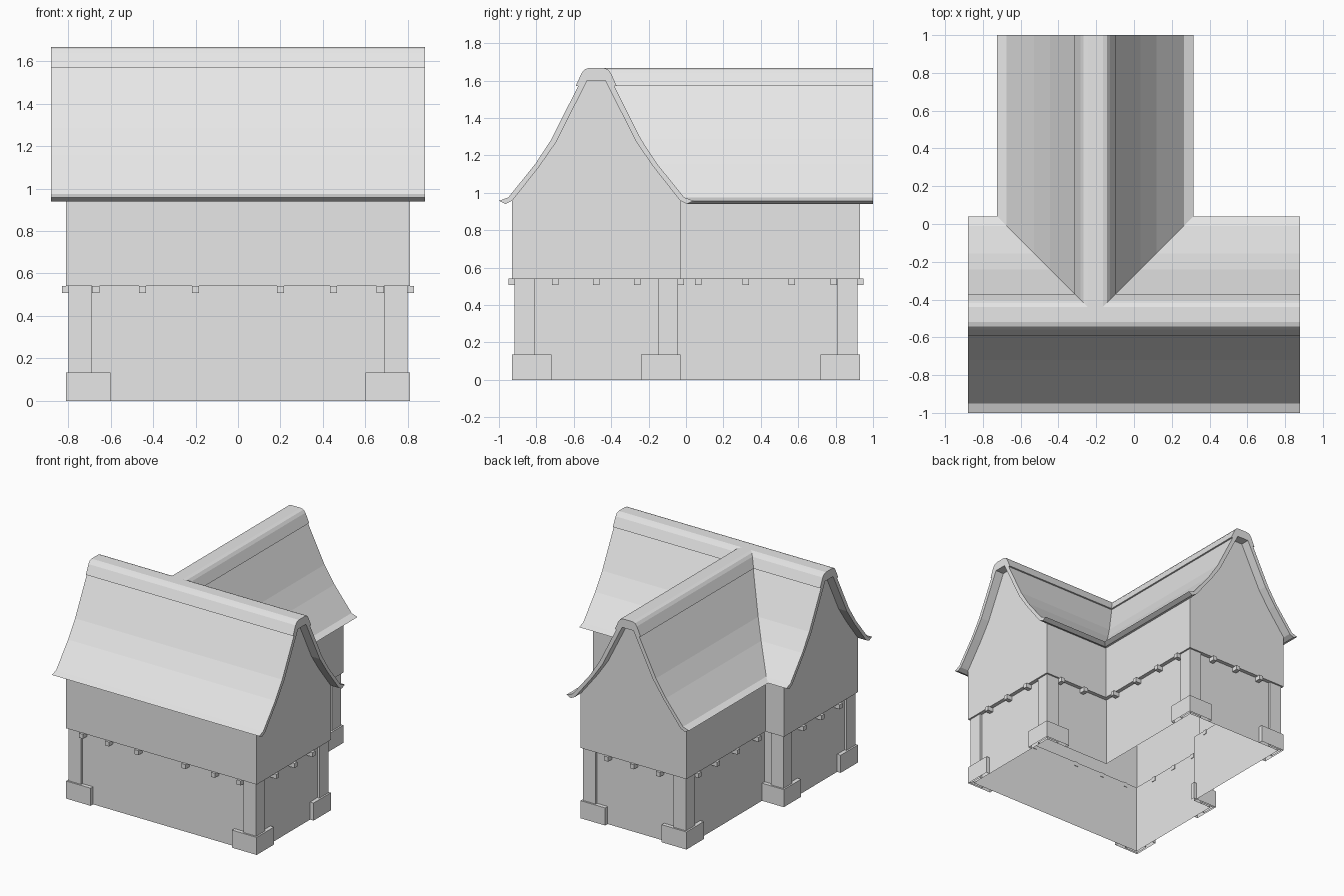
import bpy
import bmesh

cube = bpy.data.objects.get("Cube")
if cube:
    bpy.data.objects.remove(cube, do_unlink=True)

stone = bpy.data.materials.new("pale_grey")
stone.use_nodes = True
stone.diffuse_color = (0.8, 0.8, 0.8, 1)
stone.node_tree.nodes["Principled BSDF"].inputs["Base Color"].default_value = (0.8, 0.8, 0.8, 1)

# Plan: a long front wing with a rear wing behind it
RIDGE_Y, RIDGE_X = -0.48, -0.205
HALF_X, HALF_SPAN, REAR_Y = 0.81, 0.45, 0.93
OVERHANG = 0.07
FLOOR_Z, EAVE_Z = 0.54, 0.957
RECESS = 0.03

# Half roof section as (distance from ridge, height)
INNER = [(0, 1.6), (0.048, 1.6), (0.215, 1.27), (0.305, 1.14), (0.435, 0.975)]
EAVE = [(HALF_SPAN, EAVE_Z), (0.485, 0.94), (0.52, 0.957), (0.47, 0.975)]
OUTER = [(0.325, 1.155), (0.24, 1.285), (0.097, 1.57), (0.11, 1.57),
         (0.078, 1.64), (0.062, 1.66), (0.04, 1.667), (0, 1.667)]
SECTION = INNER + EAVE + OUTER


def make_object(name, faces):
    """Build a mesh from face corner lists and weld it."""
    bm = bmesh.new()
    for corners in faces:
        bm.faces.new([bm.verts.new(c) for c in corners])
    bmesh.ops.remove_doubles(bm, verts=bm.verts[:], dist=0.0005)
    bmesh.ops.recalc_face_normals(bm, faces=bm.faces[:])
    mesh = bpy.data.meshes.new(name)
    bm.to_mesh(mesh)
    bm.free()
    mesh.materials.append(stone)
    obj = bpy.data.objects.new(name, mesh)
    bpy.context.collection.objects.link(obj)
    return obj


def outline(inset):
    """Wall line in plan, moved inwards by inset."""
    hx, w = HALF_X - inset, HALF_SPAN - inset
    y0, y1, yr = RIDGE_Y - w, RIDGE_Y + w, REAR_Y - inset
    return [(-hx, y0), (hx, y0), (hx, y1), (RIDGE_X + w, y1), (RIDGE_X + w, yr),
            (RIDGE_X - w, yr), (RIDGE_X - w, y1), (-hx, y1)]


def band(low, z0, high, z1):
    """Ring of faces between two outlines."""
    n = len(low)
    return [[(*low[i], z0), (*low[(i + 1) % n], z0), (*high[(i + 1) % n], z1), (*high[i], z1)]
            for i in range(n)]


# Walls: recessed ground floor, jetty ledge, upper floor and gables
lower, upper = outline(RECESS), outline(0)
make_object("lower_walls", band(lower, 0, lower, FLOOR_Z))
gable = [(-d, z) for d, z in reversed(INNER)] + INNER[1:]
gable = [(-HALF_SPAN, EAVE_Z)] + gable + [(HALF_SPAN, EAVE_Z)]
walls = band(lower, FLOOR_Z, upper, FLOOR_Z) + band(upper, FLOOR_Z, upper, EAVE_Z)
for x in (-HALF_X, HALF_X):
    walls.append([(x, RIDGE_Y + d, z) for d, z in gable])
walls.append([(RIDGE_X + d, REAR_Y, z) for d, z in gable])
make_object("upper_walls", walls)


# Roof slopes, mitred where the two wings meet
def slope(name, start, end, cap_start=False):
    """Sweep the half section; start and end map (distance, height) to points."""
    a, b = [start(d, z) for d, z in SECTION], [end(d, z) for d, z in SECTION]
    faces = [[a[i], a[i + 1], b[i + 1], b[i]] for i in range(len(SECTION) - 1)]
    faces.append(b)
    if cap_start:
        faces.append(a)
    make_object(name, faces)


END_X, END_Y = HALF_X + OVERHANG, REAR_Y + OVERHANG
slope("front_roof", lambda d, z: (-END_X, RIDGE_Y - d, z),
      lambda d, z: (END_X, RIDGE_Y - d, z), True)
for side, s in (("left", 1), ("right", -1)):
    def valley(d, z, s=s):
        return (RIDGE_X + s * d, RIDGE_Y + d, z)
    slope(f"back_roof_{side}", valley, lambda d, z: (s * END_X, RIDGE_Y + d, z))
    slope(f"rear_wing_roof_{side}", valley, lambda d, z: (RIDGE_X + s * d, END_Y, z))


# Corner posts and footings: angle pieces wrapped round each outer corner
def angle_piece(name, corner, sx, sy, inset, length, z1):
    def at(u, v, z):
        return (corner[0] - sx * u, corner[1] - sy * v, z)
    t = RECESS
    path = [(t, length), (inset, length), (inset, inset), (length, inset), (length, t)]
    faces = [[at(*p, 0), at(*q, 0), at(*q, z1), at(*p, z1)] for p, q in zip(path, path[1:])]
    faces.append([at(*p, z1) for p in path + [(t, t)]])
    make_object(name, faces)


Y0, Y1 = RIDGE_Y - HALF_SPAN, RIDGE_Y + HALF_SPAN
corners = [("front_left", HALF_X, Y0, 1, -1), ("front_right", -HALF_X, Y0, -1, -1),
           ("middle_left", HALF_X, Y1, 1, 1), ("middle_right", -HALF_X, Y1, -1, 1),
           ("rear_left", RIDGE_X + HALF_SPAN, REAR_Y, 1, 1),
           ("rear_right", RIDGE_X - HALF_SPAN, REAR_Y, -1, 1)]
for label, x, y, sx, sy in corners:
    angle_piece(f"post_{label}", (x, y), sx, sy, 0.013, 0.12, FLOOR_Z)
    angle_piece(f"footing_{label}", (x, y), sx, sy, 0, 0.21, 0.135)


# Joist ends under the upper floor
def box(x0, x1, y0, y1, z0, z1):
    ring = [(x0, y0), (x1, y0), (x1, y1), (x0, y1)]
    return band(ring, z0, ring, z1) + [[(*p, z) for p in ring] for z in (z0, z1)]


joists = []


def joist(x, y, nx, ny):
    """One joist end on the wall at x, y facing along nx, ny."""
    x, y = x - nx * 0.008, y - ny * 0.008
    hx, hy = (0.026, 0.017) if nx else (0.017, 0.026)
    joists.extend(box(x - hx, x + hx, y - hy, y + hy, 0.507, FLOOR_Z + 0.002))


for x in (0.2, 0.45, 0.67):
    joist(x, Y0, 0, -1)
    joist(-x, Y0, 0, -1)
for x in (0.45, 0.67):
    joist(x, Y1, 0, 1)
for k in (-0.22, 0, 0.22):
    joist(HALF_X, RIDGE_Y + k, 1, 0)
    joist(-HALF_X, RIDGE_Y + k, -1, 0)
    joist(RIDGE_X + k, REAR_Y, 0, 1)
for y in (0.065, 0.32, 0.565, 0.79):
    joist(RIDGE_X + HALF_SPAN, y, 1, 0)
    joist(RIDGE_X - HALF_SPAN, y, -1, 0)
make_object("joist_ends", joists)
